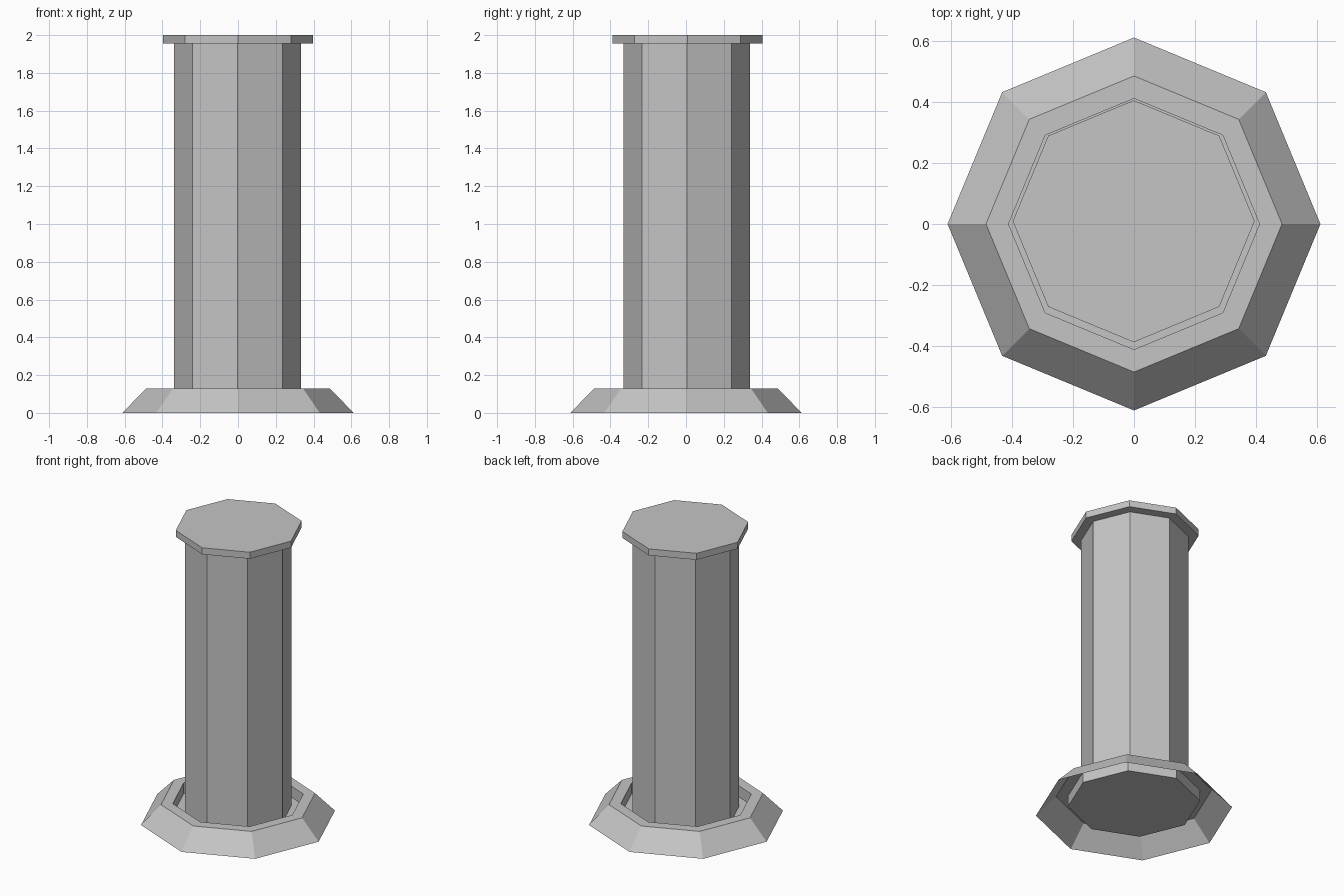
import bpy, bmesh
from math import cos, sin, tau

cube = bpy.data.objects.get("Cube")
if cube:
    bpy.data.objects.remove(cube, do_unlink=True)

SIDES = 8

stone = bpy.data.materials.new("pale grey stone")
stone.use_nodes = True
GREY = (0.56, 0.56, 0.56, 1)
stone.diffuse_color = GREY
stone.node_tree.nodes["Principled BSDF"].inputs["Base Color"].default_value = GREY


def lathe(name, profile, centre=(0, 0), cap_first=False, cap_last=False):
    """Flat-sided turned part from a list of (radius, height)."""
    bm = bmesh.new()
    rings = []
    for r, z in profile:
        rings.append([bm.verts.new((centre[0] + r * cos(tau * i / SIDES),
                                    centre[1] + r * sin(tau * i / SIDES), z))
                      for i in range(SIDES)])
    for a, b in zip(rings, rings[1:]):
        for i in range(SIDES):
            j = (i + 1) % SIDES
            bm.faces.new((a[i], a[j], b[j], b[i]))
    if cap_first:
        bm.faces.new(rings[0][::-1])
    if cap_last:
        bm.faces.new(rings[-1])
    mesh = bpy.data.meshes.new(name)
    bm.to_mesh(mesh)
    bm.free()
    mesh.materials.append(stone)
    obj = bpy.data.objects.new(name, mesh)
    bpy.context.collection.objects.link(obj)
    return obj


FLOOR = 0.055

# Hollow sloping skirt, flat rim and sunken floor in one shell
lathe("base", [(0.612, 0), (0.486, 0.13), (0.412, 0.13), (0.412, FLOOR)],
      cap_last=True)

# Straight shaft standing in the sunken floor
lathe("column", [(0.336, FLOOR), (0.336, 1.955)], (-0.002, 0.004),
      cap_first=True, cap_last=True)

# Thin slab on top
lathe("cap", [(0.397, 1.955), (0.397, 2.0)], (-0.001, 0.009),
      cap_first=True, cap_last=True)
